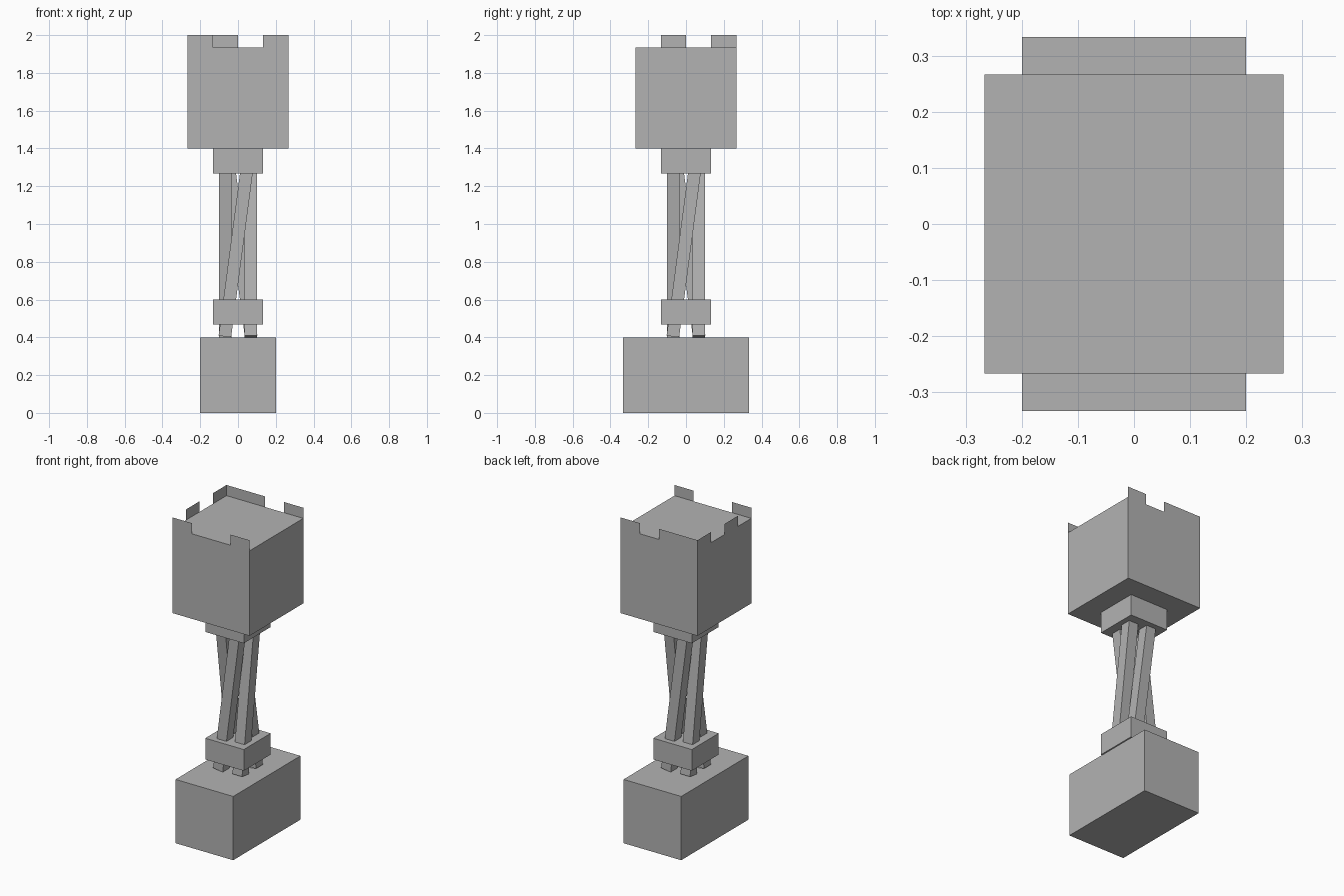
import bpy
import math
from mathutils import Matrix, Vector

if "Cube" in bpy.data.objects:
    bpy.data.objects.remove(bpy.data.objects["Cube"], do_unlink=True)

U = 2 / 30  # base unit: the model is thirty units tall

stone = bpy.data.materials.new("stone_grey")
stone.use_nodes = True
grey = (0.45, 0.45, 0.45, 1)
stone.diffuse_color = grey
stone.node_tree.nodes["Principled BSDF"].inputs["Base Color"].default_value = grey


def block(name, size, z, matrix=None):
    """Box of the given size in units, centred on the axis at height z."""
    bpy.ops.mesh.primitive_cube_add(size=1)
    ob = bpy.context.object
    ob.name = name
    place = matrix or Matrix.Translation((0, 0, z * U))
    ob.data.transform(place @ Matrix.Diagonal((*(Vector(size) * U), 1)))
    ob.data.materials.append(stone)
    return ob


# Stacked solid blocks
block("base", (6, 10, 6), 3)
block("lower_collar", (4, 4, 2), 8)
block("upper_collar", (4, 4, 2), 20)
block("head", (8, 8, 8), 25)

# Four leaning rods twisted around the axis
for i, side in enumerate(("front", "right", "back", "left")):
    spin = Matrix.Rotation(i * math.pi / 2, 4, "Z")
    lean = Matrix.Rotation(math.radians(7.5), 4, "Y")
    offset = Matrix.Translation((0, -U, 14 * U))
    block(side + "_rod", (1, 1, 16), 0, spin @ offset @ lean)


def crenels(name, turn, spans):
    """Paper-thin upright teeth along one top edge of the head."""
    verts, faces = [], []
    for a, b in spans:
        n = len(verts)
        verts += [(a, -4, 29), (b, -4, 29), (b, -4, 30), (a, -4, 30)]
        faces.append(range(n, n + 4))
    mesh = bpy.data.meshes.new(name)
    mesh.from_pydata(verts, [], [tuple(f) for f in faces])
    mesh.transform(Matrix.Rotation(math.radians(turn), 4, "Z") @ Matrix.Scale(U, 4))
    mesh.materials.append(stone)
    bpy.context.collection.objects.link(bpy.data.objects.new(name, mesh))


# Battlement teeth; spans run left to right as seen from outside each face
crenels("front_teeth", 0, [(-4, -2), (2, 4)])
crenels("back_teeth", 180, [(-4, -2), (0, 4)])
crenels("side_teeth", -90, [(-4, -2), (0, 2)])
